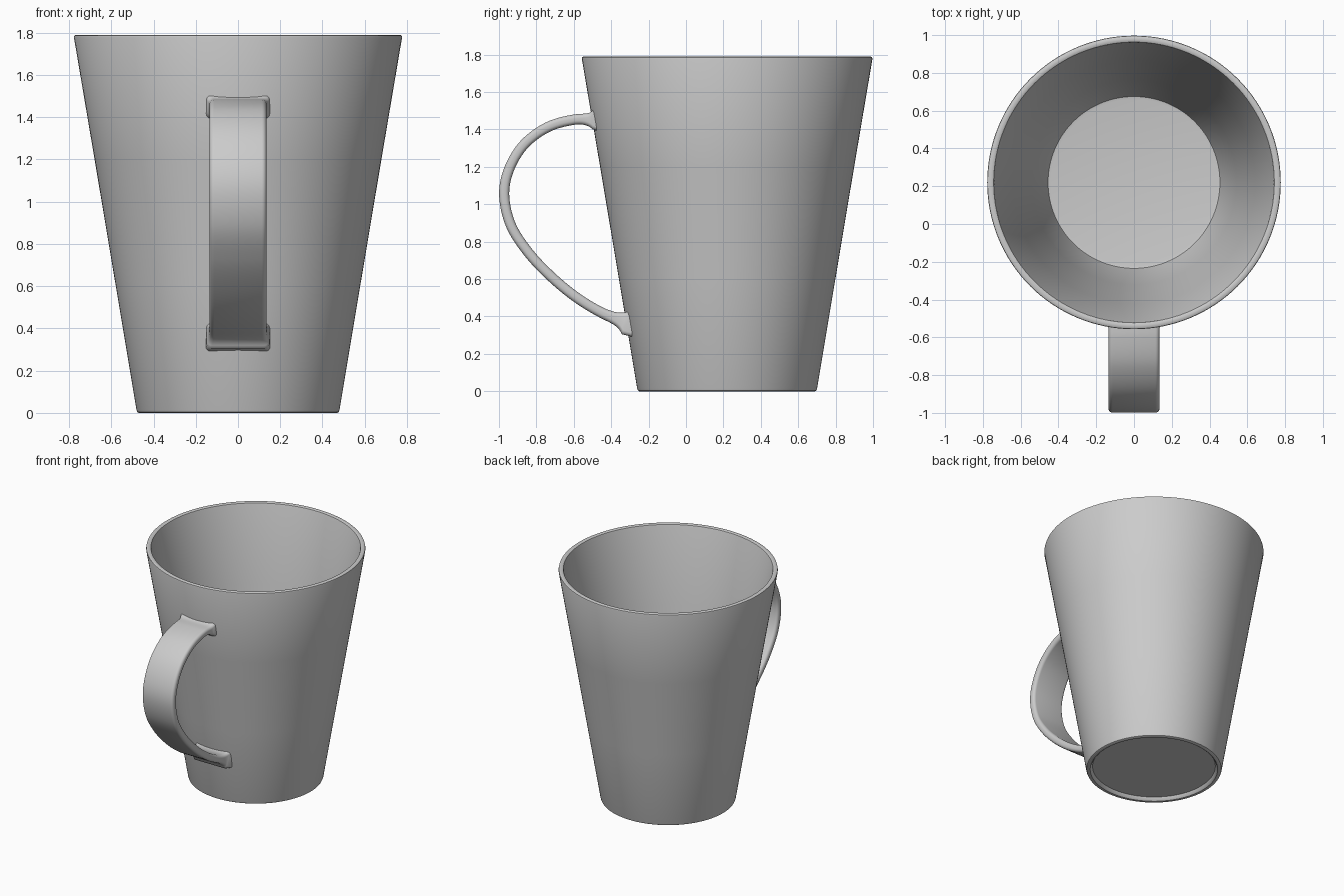
import bpy, bmesh, math
from mathutils import Vector

if "Cube" in bpy.data.objects:
    bpy.data.objects.remove(bpy.data.objects["Cube"])

CY = 0.22                                   # cup axis position in y
R0, R1, H = 0.478, 0.778, 1.79              # outer base radius, rim radius, height


def outer_radius(z):
    return R0 + (R1 - R0) * z / H


def finish(name, bm, angle):
    bmesh.ops.recalc_face_normals(bm, faces=bm.faces[:])
    me = bpy.data.meshes.new(name)
    bm.to_mesh(me)
    bm.free()
    ob = bpy.data.objects.new(name, me)
    bpy.context.collection.objects.link(ob)
    bpy.ops.object.select_all(action='DESELECT')
    ob.select_set(True)
    bpy.context.view_layer.objects.active = ob
    bpy.ops.object.shade_smooth_by_angle(angle=math.radians(angle))
    return ob


def lathe(name, profile, n=128):
    bm = bmesh.new()
    rings = []
    for r, z in profile:
        if r == 0:
            rings.append([bm.verts.new((0, CY, z))] * n)
        else:
            rings.append([bm.verts.new((r * math.cos(2 * math.pi * i / n),
                                        CY + r * math.sin(2 * math.pi * i / n), z))
                          for i in range(n)])
    for a, b in zip(rings, rings[1:]):
        for i in range(n):
            j = (i + 1) % n
            bm.faces.new(list(dict.fromkeys((a[i], a[j], b[j], b[i]))))
    return finish(name, bm, 35)


# Cup: recessed underside, foot ring, tapered wall, rounded rim, inner wall, floor
lathe("cup_body", [
    (0, 0.025), (0.435, 0.025), (0.445, 0.005), (0.452, 0), (0.470, 0), (0.477, 0.004),
    (0.481, 0.015), (outer_radius(0.6), 0.6), (outer_radius(1.2), 1.2),
    (0.777, 1.778), (0.775, 1.786), (0.768, 1.79), (0.750, 1.79), (0.743, 1.786),
    (0.740, 1.778), (outer_radius(1.2) - 0.037, 1.2), (outer_radius(0.6) - 0.037, 0.6),
    (0.460, 0.09), (0.455, 0.078), (0.44, 0.075), (0, 0.075)])

# Handle centre line (y, z), smoothed with a Catmull-Rom curve
pts = [Vector(p) for p in [
    (-0.49, 1.452), (-0.60, 1.452), (-0.74, 1.412), (-0.865, 1.32), (-0.945, 1.19),
    (-0.972, 1.05), (-0.937, 0.89), (-0.845, 0.745), (-0.725, 0.617),
    (-0.59, 0.505), (-0.45, 0.42), (-0.31, 0.365)]]
ext = [2 * pts[0] - pts[1]] + pts + [2 * pts[-1] - pts[-2]]
path = []
STEPS = 14
for k in range(len(pts) - 1):
    a, b, c, d = ext[k:k + 4]
    for s in range(STEPS):
        t = s / STEPS
        path.append(0.5 * (2 * b + (c - a) * t + (2 * a - 5 * b + 4 * c - d) * t * t
                           + (3 * b - a - 3 * c + d) * t ** 3))
path.append(pts[-1])
dist = [0]
for a, b in zip(path, path[1:]):
    dist.append(dist[-1] + (b - a).length)


def section(hw, ht, r=0.022, seg=5):
    # Rounded rectangle outline
    out = []
    for q, (sx, sy) in enumerate(((1, 1), (-1, 1), (-1, -1), (1, -1))):
        for i in range(seg + 1):
            ang = math.pi / 2 * (q + i / seg)
            out.append((sx * (hw - r) + r * math.cos(ang), sy * (ht - r) + r * math.sin(ang)))
    return out


# Handle: flat strap swept along the path, flaring where it meets the wall
bm = bmesh.new()
rings = []
last = len(path) - 1
for i, p in enumerate(path):
    tan = (path[min(i + 1, last)] - path[max(i - 1, 0)]).normalized()
    nrm = Vector((-tan.y, tan.x))
    top = math.exp(-dist[i] / 0.022)
    low = math.exp(-(dist[-1] - dist[i]) / 0.035)
    ring = []
    for u, v in section(0.135 + 0.018 * (top + low), 0.027 + 0.035 * top + 0.055 * low):
        q = p + nrm * v
        y = q.x
        # keep the ends embedded inside the thickness of the wall
        deep = CY - math.sqrt((outer_radius(q.y) - 0.014) ** 2 - u * u)
        y = deep if i in (0, last) else min(y, deep)
        ring.append(bm.verts.new((u, y, q.y)))
    rings.append(ring)
n = len(rings[0])
for a, b in zip(rings, rings[1:]):
    for i in range(n):
        j = (i + 1) % n
        bm.faces.new((a[i], a[j], b[j], b[i]))
bm.faces.new(rings[0])
bm.faces.new(rings[-1])
finish("handle", bm, 60)
